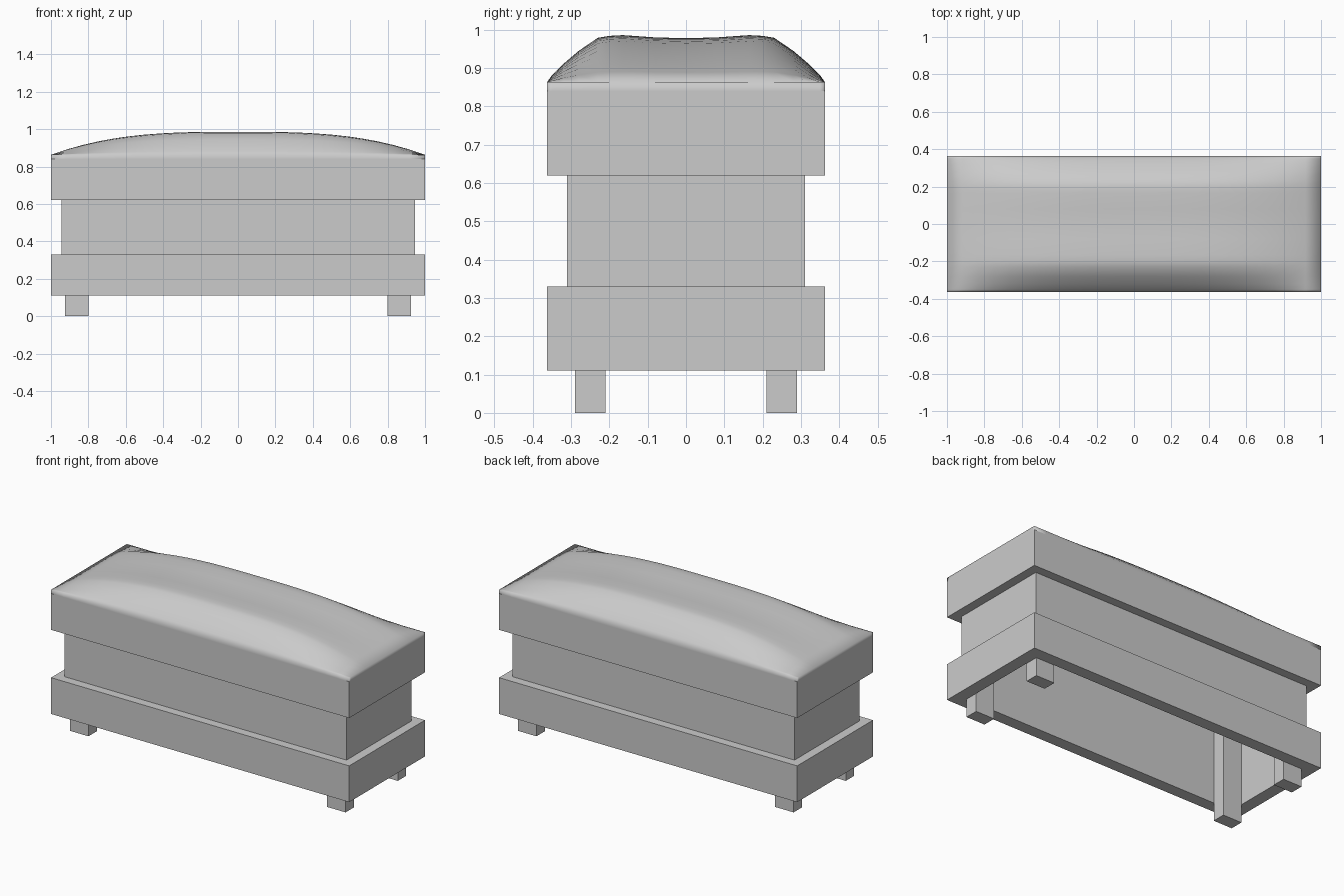
import bpy
import bmesh

cube = bpy.data.objects.get("Cube")
if cube:
    bpy.data.objects.remove(cube, do_unlink=True)

grey = bpy.data.materials.new("plain grey")
grey.use_nodes = True
colour = (0.6, 0.6, 0.6, 1)
grey.diffuse_color = colour
grey.node_tree.nodes["Principled BSDF"].inputs["Base Color"].default_value = colour


def finish(name, bm, smooth=False):
    bmesh.ops.recalc_face_normals(bm, faces=bm.faces)
    mesh = bpy.data.meshes.new(name)
    bm.to_mesh(mesh)
    bm.free()
    mesh.materials.append(grey)
    for p in mesh.polygons:
        p.use_smooth = smooth
    obj = bpy.data.objects.new(name, mesh)
    bpy.context.collection.objects.link(obj)
    return obj


def box(name, x0, x1, y0, y1, z0, z1):
    bm = bmesh.new()
    bmesh.ops.create_cube(bm, size=1)
    for v in bm.verts:
        v.co = (x1 if v.co.x > 0 else x0,
                y1 if v.co.y > 0 else y0,
                z1 if v.co.z > 0 else z0)
    return finish(name, bm)


def frame(name, outer, inner, z0, z1):
    """Rectangular ring, open through the middle."""
    bm = bmesh.new()
    corners = [(-1, -1), (1, -1), (1, 1), (-1, 1)]
    loops = [[bm.verts.new((sx * hx, sy * hy, z)) for sx, sy in corners]
             for (hx, hy), z in ((outer, z0), (outer, z1), (inner, z1), (inner, z0))]
    for a in range(4):
        lo, hi = loops[a], loops[(a + 1) % 4]
        for i in range(4):
            j = (i + 1) % 4
            bm.faces.new((lo[i], lo[j], hi[j], hi[i]))
    return finish(name, bm)


HX, HY = 1.0, 0.363
INNER = (0.925, 0.29)

# Hollow lower part, open underneath
frame("base_trim", (HX, HY), INNER, 0.11, 0.33)
frame("body_walls", (0.945, 0.31), INNER, 0.33, 0.62)

# Legs run up inside the walls
for sx, side in ((1, "left"), (-1, "right")):
    for sy, end in ((-1, "front"), (1, "back")):
        xs = sorted((sx * 0.80, sx * INNER[0]))
        ys = sorted((sy * 0.21, sy * INNER[1]))
        box(f"{end}_{side}_leg", *xs, *ys, 0, 0.62)

# Solid seat band below the cushion
box("seat_band", -HX, HX, -HY, HY, 0.62, 0.84)

# Cushion: a padded roll along each long edge, swelling toward the middle
half = [(0, 0.115), (0.08, 0.117), (0.165, 0.123), (0.20, 0.121), (0.23, 0.116),
        (0.28, 0.082), (0.32, 0.048), (0.35, 0.018), (HY, 0)]
profile = [(-y, h) for y, h in reversed(half[1:])] + half
bm = bmesh.new()
N = 24
rows = []
for i in range(N + 1):
    x = -HX + 2 * HX * i / N
    swell = 1 - abs(x) ** 3
    rows.append([bm.verts.new((x, y, 0.863 + h * swell)) for y, h in profile])
for a, b in zip(rows, rows[1:]):
    for j in range(len(profile) - 1):
        bm.faces.new((a[j], b[j], b[j + 1], a[j + 1]))
# Short upright skirt down to the seat band
rim = [e for e in bm.edges if e.is_boundary]
skirt = bmesh.ops.extrude_edge_only(bm, edges=rim)["geom"]
for v in skirt:
    if isinstance(v, bmesh.types.BMVert):
        v.co.z = 0.84
finish("cushion", bm, smooth=True)
